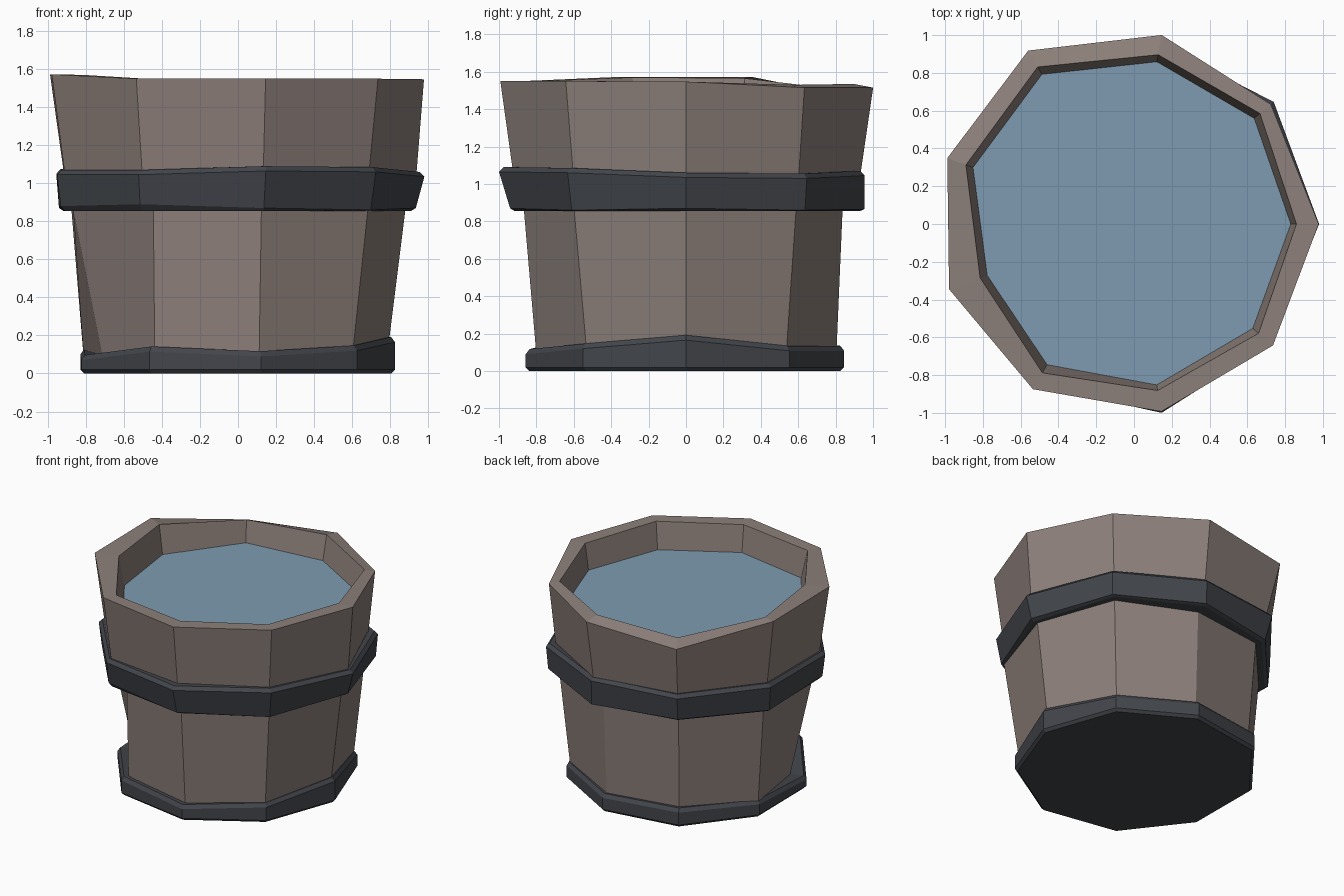
import bpy, math

if "Cube" in bpy.data.objects:
    bpy.data.objects.remove(bpy.data.objects["Cube"])

N, CX = 9, -0.03


def material(name, rgb):
    m = bpy.data.materials.new(name)
    m.diffuse_color = (*rgb, 1)
    m.use_nodes = True
    m.node_tree.nodes["Principled BSDF"].inputs["Base Color"].default_value = m.diffuse_color
    return m


WOOD = material("wood", (0.265, 0.215, 0.195))
IRON = material("iron", (0.055, 0.06, 0.07))
WATER = material("water", (0.205, 0.33, 0.44))


def spread(v):
    """One value for all nine corners, or nine separate values."""
    return list(v) if isinstance(v, (list, tuple)) else [v] * N


def shift(values, d):
    return [v + d for v in values]


def loft(name, rings, mat, closed=False, cap_first=False, cap_last=False):
    """Skin nine-sided rings, each given as (radii, heights)."""
    verts, faces = [], []
    for radii, heights in rings:
        for i, (r, z) in enumerate(zip(spread(radii), spread(heights))):
            a = math.tau * i / N
            verts.append((CX + r * math.cos(a), r * math.sin(a), z))
    count = len(rings)
    for k in range(count if closed else count - 1):
        a, b = k * N, (k + 1) % count * N
        for i in range(N):
            j = (i + 1) % N
            faces.append((a + i, a + j, b + j, b + i))
    if cap_first:
        faces.append(tuple(reversed(range(N))))
    if cap_last:
        faces.append(tuple(range((count - 1) * N, count * N)))
    mesh = bpy.data.meshes.new(name)
    mesh.from_pydata(verts, [], faces)
    mesh.materials.append(mat)
    obj = bpy.data.objects.new(name, mesh)
    bpy.context.collection.objects.link(obj)
    return obj


# Wooden staves: slightly uneven outside, rim and inner wall
foot = [.81, .83, .815, .82, .83, .72, .815, .81, .82]
waist = [.91, .915, .85, .88, .90, .89, .83, .88, .93]
chest = [.97, .94, .95, .96, .945, .94, .95, .94, .94]
rim = [1.008, .985, 1.016, 1.06, 1.02, 1.01, 1.01, 1.008, 1.0]
inner = [.89, .91, .91, .96, .915, .835, .91, .895, .90]
surface = [.86, .87, .872, .915, .875, .795, .86, .865, .86]
rim_z = [1.547, 1.515, 1.515, 1.46, 1.573, 1.573, 1.55, 1.55, 1.55]
inner_z = [1.547, 1.53, 1.535, 1.505, 1.565, 1.57, 1.55, 1.55, 1.55]
LEVEL = 1.348
loft("staves", [(foot, 0.06), (waist, 0.86), (chest, 1.07), (rim, rim_z),
                (inner, inner_z), (surface, LEVEL)], WOOD)

# Water surface
loft("water", [(surface, LEVEL)], WATER, cap_last=True)

# Upper iron hoop
top_r = [1.01, 1.005, .97, 1.0, .985, .98, .985, 1.015, .985]
low_r = [.965, .99, .968, .95, .97, .96, .97, .955, .95]
top_z = [1.035, 1.03, 1.045, 1.05, 1.05, 1.045, 1.045, 1.065, 1.06]
low_z = [.87, .86, .865, .87, .87, .88, .89, .87, .86]
loft("upper_hoop", [(shift(waist, -.03), 0.855), (shift(low_r, -.025), 0.855),
                    (low_r, low_z), (top_r, top_z),
                    (shift(top_r, -.025), shift(top_z, .025)),
                    (shift(chest, -.04), shift(top_z, .025))], IRON, closed=True)

# Lower iron hoop with closed base
base_r = [.855, .86, .858, .87, .85, .845, .87, .87, .855]
base_z = [.165, .108, .108, .115, .10, .07, .115, .09, .12]
loft("lower_hoop", [(shift(base_r, -.02), 0.0), (base_r, 0.02), (base_r, base_z),
                    (shift(base_r, -.02), shift(base_z, .027)),
                    (shift(foot, -.03), shift(base_z, .025))], IRON, cap_first=True)
